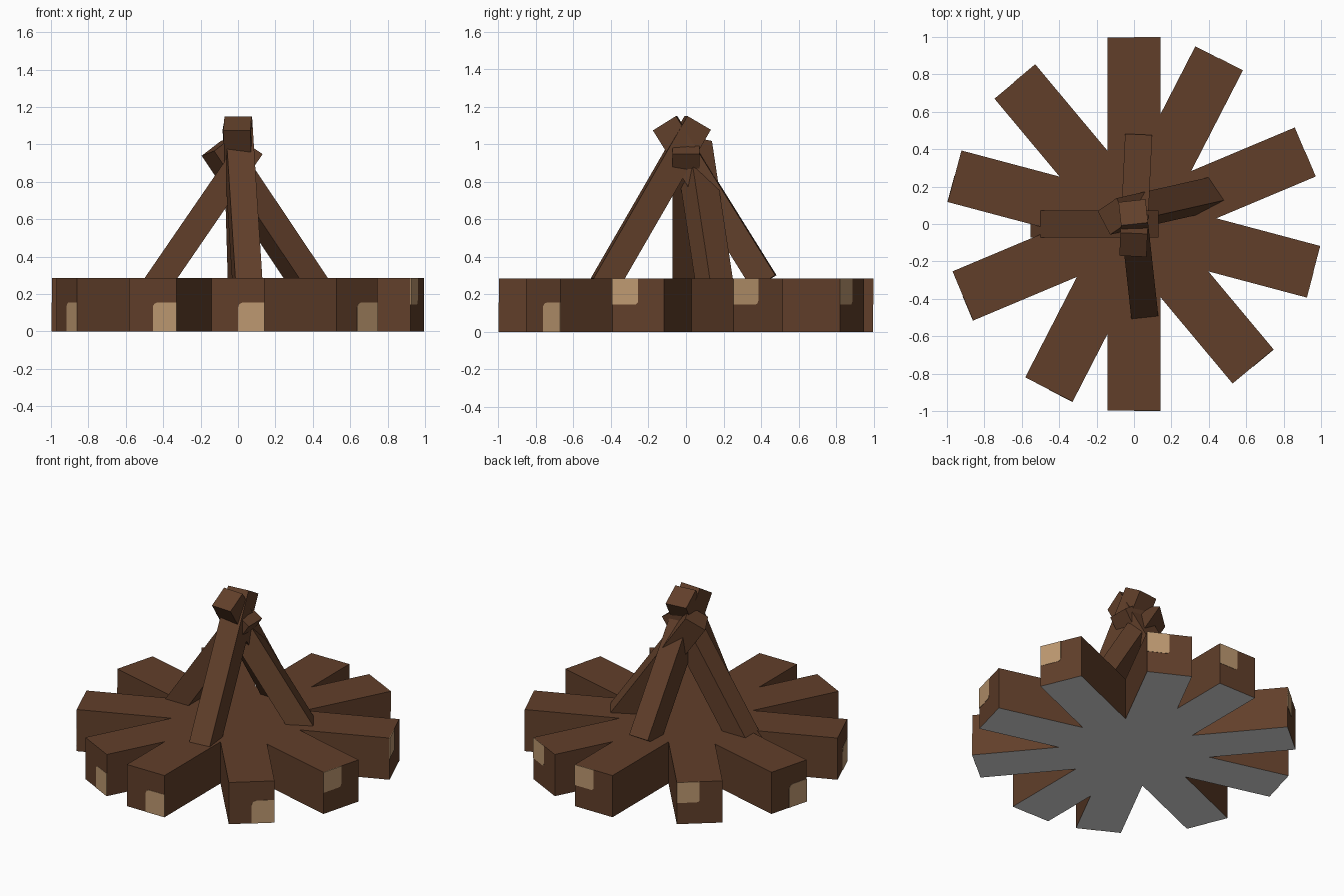
import bpy, bmesh, math
from mathutils import Vector, Matrix

if "Cube" in bpy.data.objects:
    bpy.data.objects.remove(bpy.data.objects["Cube"], do_unlink=True)


def material(name, rgb):
    """Flat material from 0-255 sRGB values."""
    lin = [((c / 255 + 0.055) / 1.055) ** 2.4 for c in rgb] + [1]
    m = bpy.data.materials.new(name)
    m.use_nodes = True
    m.diffuse_color = lin
    bsdf = next(n for n in m.node_tree.nodes if n.type == 'BSDF_PRINCIPLED')
    bsdf.inputs["Base Color"].default_value = lin
    return m


BARK = material("bark_brown", (97, 63, 42))
CUT = material("cut_wood_tan", (190, 153, 113))
GREY = material("underside_grey", (222, 222, 222))


def make_object(name, bm, mats):
    bmesh.ops.recalc_face_normals(bm, faces=bm.faces)
    me = bpy.data.meshes.new(name)
    bm.to_mesh(me)
    bm.free()
    for m in mats:
        me.materials.append(m)
    ob = bpy.data.objects.new(name, me)
    bpy.context.collection.objects.link(ob)
    return ob


def box(name, axes, center, size, mats):
    """Box whose local x, y, z run along the three given axes."""
    bm = bmesh.new()
    rot = Matrix(axes).transposed().to_4x4()
    bmesh.ops.create_cube(bm, size=1, matrix=Matrix.Translation(center) @ rot
                          @ Matrix.Diagonal((*size, 1)))
    return make_object(name, bm, mats)


UP = Vector((0, 0, 1))
LOG = 0.285      # thickness of the ground logs
STICK = 0.145    # thickness of the leaning sticks


def end_patch(name, out, reach, h_far, z_far, z_near, radius):
    """Thin patch on a log end: a quarter of the end with its inner corner rounded."""
    right = UP.cross(out)
    sh = 1 if h_far > 0 else -1
    sz = 1 if z_far > z_near else -1
    pts = [(h_far, z_far), (h_far, z_near)]
    # rounded corner around (0, z_near)
    for i in range(5):
        a = math.radians(90 * i / 4)
        pts.append((sh * radius * (1 - math.sin(a)),
                    z_near + sz * radius * (1 - math.cos(a))))
    pts.append((0, z_far))
    bm = bmesh.new()
    base = out * (reach - 0.002)
    face = bm.faces.new([bm.verts.new(base + right * h + UP * z) for h, z in pts])
    ext = bmesh.ops.extrude_face_region(bm, geom=[face])
    verts = [v for v in ext["geom"] if isinstance(v, bmesh.types.BMVert)]
    bmesh.ops.translate(bm, verts=verts, vec=out * 0.004)
    make_object(name, bm, [CUT])


# Ground logs crossing at the centre, each with a cut-wood patch on both ends
for i, (deg, length) in enumerate([(90, 1.996), (62.8, 1.99), (22.8, 1.985),
                                   (-14.9, 1.985), (129.9, 1.985)], 1):
    a = math.radians(deg)
    out = Vector((math.cos(a), math.sin(a), 0))
    log = box(f"ground_log_{i}", (out, UP.cross(out), UP), (0, 0, LOG / 2),
              (length, LOG, LOG), [BARK, GREY])
    for p in log.data.polygons:
        p.material_index = 1 if p.normal.z < -0.9 else 0
    end_patch(f"log_{i}_upper_patch", out, length / 2, -LOG / 2, LOG, 0.145, 0.02)
    end_patch(f"log_{i}_lower_patch", -out, length / 2, LOG / 2, 0, 0.155, 0.03)


def leaning_stick(name, top, direction, roll=0):
    """Square stick one unit long; top is the middle of its upper outer edge."""
    d = Vector(direction).normalized()
    side = d.cross(UP).normalized()
    outer = side.cross(d)
    r = math.radians(roll)
    n = outer * math.cos(r) + side * math.sin(r)
    s = side * math.cos(r) - outer * math.sin(r)
    center = Vector(top) - d / 2 - n * STICK / 2
    box(name, (d, s, n), center, (1, STICK, STICK), [BARK])


# Four sticks leaning together at the top
leaning_stick("front_stick", (0.003, 0, 1.15), (-0.055, 0.5, 0.865))
leaning_stick("back_stick", (0.0, -0.05, 1.15), (-0.025, -0.53, 0.85))
leaning_stick("right_stick", (0.012, 0, 1.03), (0.566, 0, 0.824))
leaning_stick("left_stick", (-0.06, 0.075, 1.03), (-0.552, -0.125, 0.824), roll=18)
